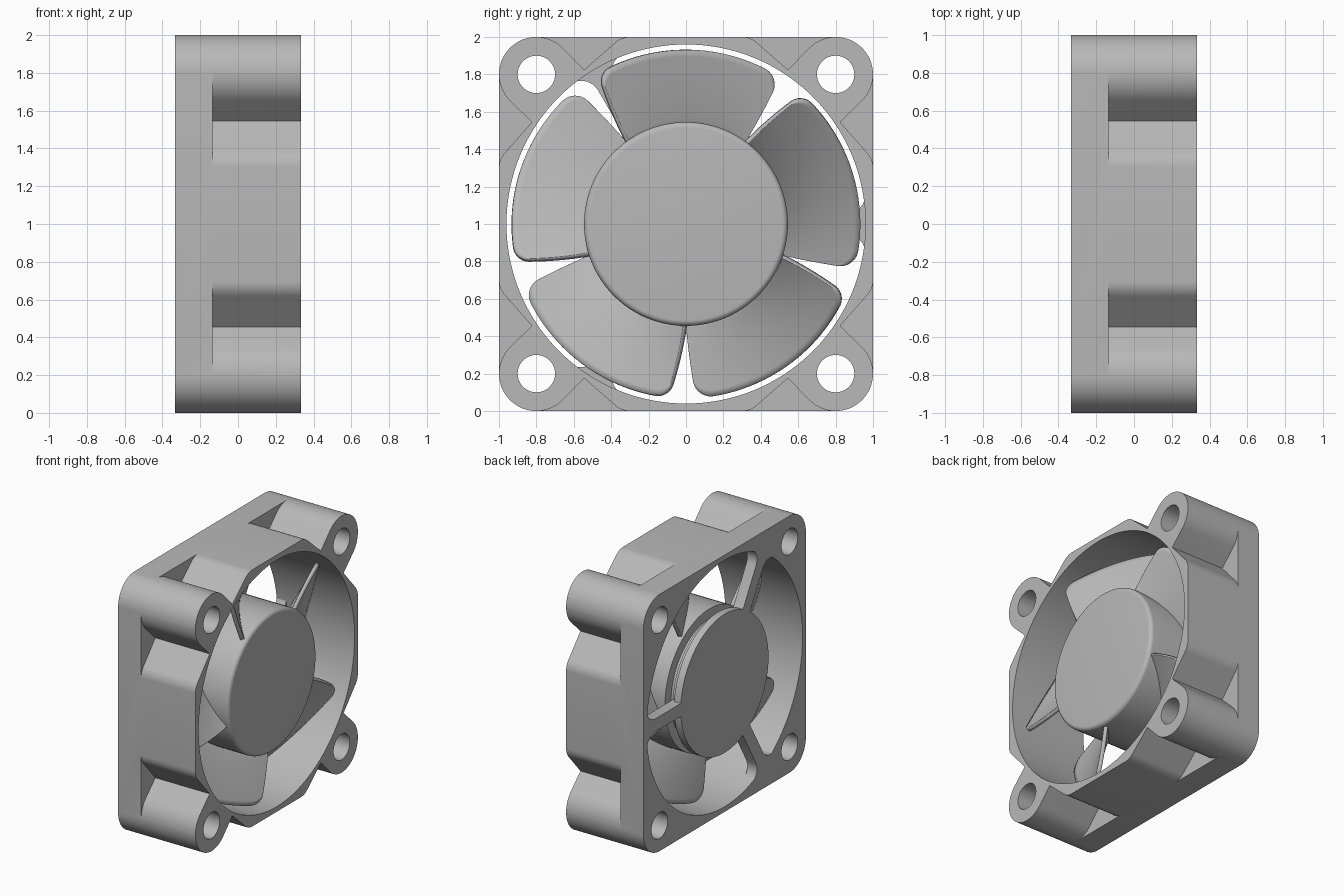
import bpy, bmesh
from math import cos, sin, pi, radians, sqrt
from mathutils import Matrix

if "Cube" in bpy.data.objects:
    bpy.data.objects.remove(bpy.data.objects["Cube"])

BACK, FRONT, STEP = -0.333, 0.333, -0.135   # positions along the fan axis (x)
BORE, HUB, TIP = 0.96, 0.545, 0.932         # radii

grey = bpy.data.materials.new("plain_grey")
grey.use_nodes = True
grey.diffuse_color = (0.48, 0.48, 0.48, 1)
grey.node_tree.nodes["Principled BSDF"].inputs["Base Color"].default_value = (0.48, 0.48, 0.48, 1)


def add_object(name, bm):
    """Turn a bmesh into a smooth, sharp-edged object raised to the fan axis."""
    bmesh.ops.remove_doubles(bm, verts=bm.verts, dist=1e-5)
    bmesh.ops.recalc_face_normals(bm, faces=bm.faces)
    mesh = bpy.data.meshes.new(name)
    bm.to_mesh(mesh)
    bm.free()
    mesh.materials.append(grey)
    ob = bpy.data.objects.new(name, mesh)
    ob.location.z = 1
    bpy.context.collection.objects.link(ob)
    return ob


def smooth(ob):
    ob.data.shade_smooth()
    ob.data.set_sharp_from_angle(angle=radians(32))


def arc(cx, cy, r, a0, a1, n):
    """Points on an arc, angles in degrees."""
    return [(cx + r * cos(radians(a0 + (a1 - a0) * i / n)),
             cy + r * sin(radians(a0 + (a1 - a0) * i / n))) for i in range(n + 1)]


def circle(cx, cy, r, n):
    return arc(cx, cy, r, 0, 360, n)[:-1]


def prism_bmesh(loops, x0, x1):
    """Fill outlines given in (y, z), holes included, and extrude along x."""
    curve = bpy.data.curves.new("outline", "CURVE")
    curve.dimensions = "2D"
    curve.fill_mode = "BOTH"
    curve.extrude = (x1 - x0) / 2
    for loop in loops:
        spline = curve.splines.new("POLY")
        spline.points.add(len(loop) - 1)
        for point, (a, b) in zip(spline.points, loop):
            point.co = (a, b, 0, 1)
        spline.use_cyclic_u = True
    temp = bpy.data.objects.new("outline", curve)
    bpy.context.collection.objects.link(temp)
    graph = bpy.context.evaluated_depsgraph_get()
    mesh = bpy.data.meshes.new_from_object(temp.evaluated_get(graph))
    bm = bmesh.new()
    bm.from_mesh(mesh)
    bpy.data.objects.remove(temp)
    bpy.data.meshes.remove(mesh)
    axes = Matrix(((0, 0, 1, (x0 + x1) / 2), (1, 0, 0, 0), (0, 1, 0, 0), (0, 0, 0, 1)))
    bm.transform(axes)
    return bm


def lathe(name, profile, steps=96):
    """Spin an (x, radius) profile around the fan axis."""
    bm = bmesh.new()
    verts = [bm.verts.new((x, 0, r)) for x, r in profile]
    edges = [bm.edges.new(pair) for pair in zip(verts, verts[1:])]
    bmesh.ops.spin(bm, geom=verts + edges, cent=(0, 0, 0), axis=(1, 0, 0),
                   angle=2 * pi, steps=steps, use_merge=True)
    ob = add_object(name, bm)
    smooth(ob)
    return ob


# Square housing with rounded corners, air bore and screw holes
corners = [(0.8, 0.8), (-0.8, 0.8), (-0.8, -0.8), (0.8, -0.8)]
outline = [p for i, (y, z) in enumerate(corners)
           for p in arc(y, z, 0.2, 90 * i, 90 * i + 90, 16)]
holes = [circle(y, z, 0.1, 40) for y, z in corners]
housing = add_object("housing", prism_bmesh([outline, circle(0, 0, BORE, 128)] + holes, BACK, FRONT))

# V notches beside each screw boss
notch = ([(0.545, 0.824)] + arc(0.8, 0.8, 0.2, 135, 90, 8) + [(0.8, 1.1), (0.3, 1.1)]
         + arc(0.3, 0.88, 0.12, 90, 45, 6))
cutter_bm = bmesh.new()
for quarter in range(4):
    for side in (1, -1):
        bm = prism_bmesh([[(side * y, z) for y, z in notch]], STEP, FRONT + 0.1)
        bm.transform(Matrix.Rotation(quarter * pi / 2, 4, "X"))
        part = bpy.data.meshes.new("notch")
        bm.to_mesh(part)
        bm.free()
        cutter_bm.from_mesh(part)
        bpy.data.meshes.remove(part)
cutter = add_object("notch_cutter", cutter_bm)
cutter.hide_render = True
cutter.hide_viewport = True
cut = housing.modifiers.new("notches", "BOOLEAN")
cut.operation = "DIFFERENCE"
cut.solver = "EXACT"
cut.object = cutter
graph = bpy.context.evaluated_depsgraph_get()
notched = bpy.data.meshes.new_from_object(housing.evaluated_get(graph))
housing.modifiers.clear()
housing.data = notched
bpy.data.objects.remove(cutter)
smooth(housing)

# Motor base at the back, with a narrower neck
lathe("motor_base", [(BACK, 0), (BACK, 0.54), (-0.275, 0.54), (-0.275, 0.5),
                     (-0.235, 0.5), (-0.235, 0.47), (-0.18, 0.47)])

# Rotor cup with a rounded front rim
rim = [(0.27 + a, HUB - 0.03 + b) for a, b in arc(0, 0, 0.03, 90, 0, 6)]
lathe("rotor_hub", [(-0.2, 0), (-0.2, HUB)] + rim + [(0.3, 0)])

# Three struts flaring into the bore wall
half = [(0.5, 0.05), (0.86, 0.05), (0.895, 0.058), (0.925, 0.078), (0.945, 0.105), (0.955, 0.13)]
strut = half + [(0.968, 0)] + [(y, -z) for y, z in reversed(half)]
for i in range(3):
    bm = prism_bmesh([strut], BACK, -0.25)
    bm.transform(Matrix.Rotation(i * 2 * pi / 3, 4, "X"))
    smooth(add_object(f"strut_{i + 1}", bm))


# Five pitched, cambered blades with rounded tips
def blade_bmesh(turn, cols=36, rows=12):
    bm = bmesh.new()
    grid = []
    for i in range(cols + 1):
        t = (1 - cos(pi * i / cols)) / 2
        gap, corner = (t, 0.09) if t < 0.5 else (1 - t, 0.07)
        d = min(gap * 0.98, corner)
        outer = TIP - corner + sqrt(corner ** 2 - (corner - d) ** 2)
        x = -0.17 + 0.43 * (0.55 * t + 0.45 * t * t)
        column = []
        for j in range(rows + 1):
            r = 0.52 + (outer - 0.52) * j / rows
            k = (r - HUB) / (TIP - HUB)
            low, high = 54.5 + 3 * k, 125.5 - 5.5 * k
            a = radians(low + (high - low) * t + turn)
            column.append(bm.verts.new((x, r * cos(a), r * sin(a))))
        grid.append(column)
    for c0, c1 in zip(grid, grid[1:]):
        for j in range(rows):
            bm.faces.new((c0[j], c1[j], c1[j + 1], c0[j + 1]))
    return bm


for i in range(5):
    blade = add_object(f"blade_{i + 1}", blade_bmesh(72 * i))
    solid = blade.modifiers.new("thickness", "SOLIDIFY")
    solid.thickness = 0.03
    solid.offset = 0
    smooth(blade)
